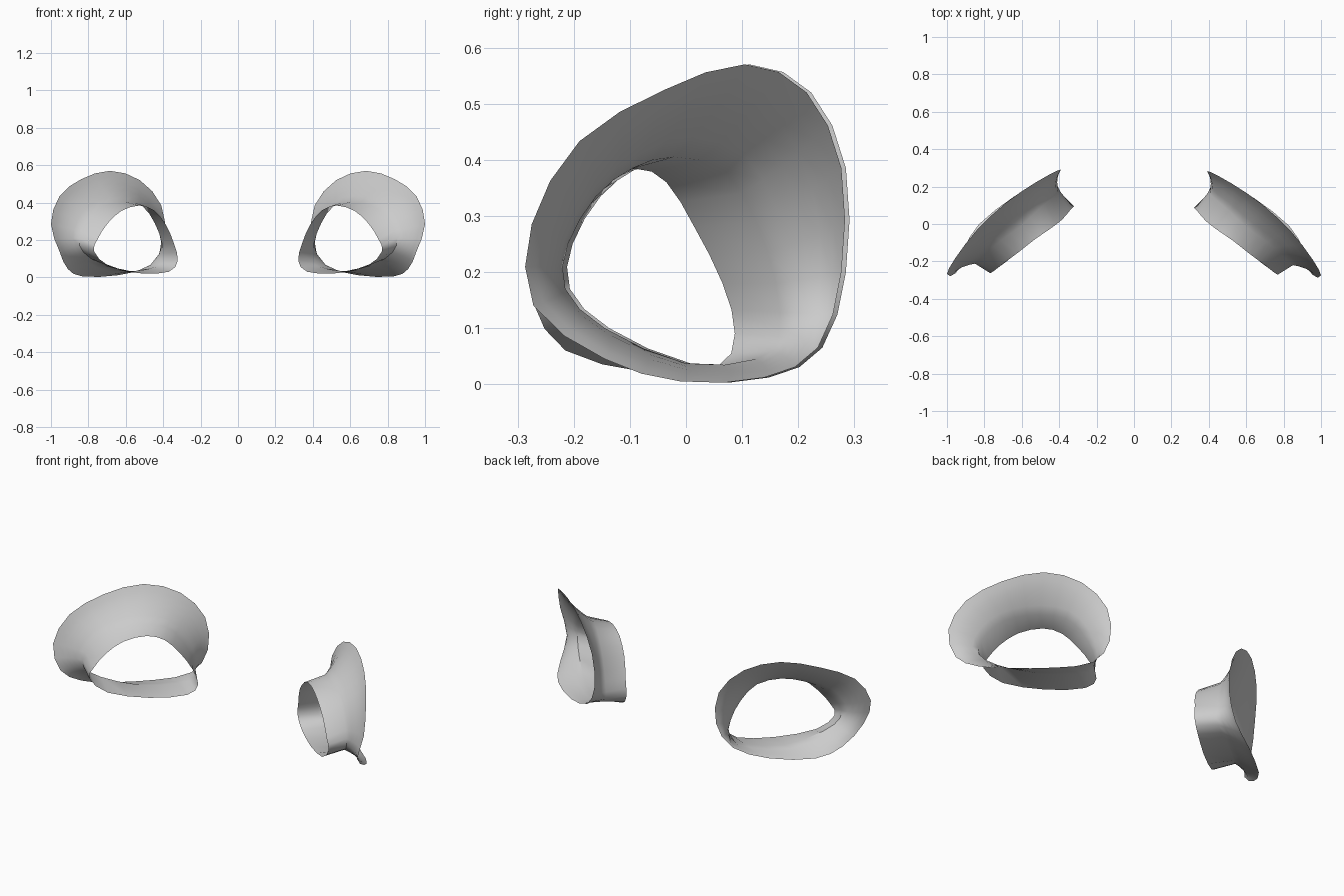
import bpy, bmesh
from mathutils import Vector

if "Cube" in bpy.data.objects:
    bpy.data.objects.remove(bpy.data.objects["Cube"])

# Matching control points around three rims of the right-hand piece
FLANGE = [(1.0, -.275, .285), (.955, -.19, .433), (.84, -.04, .524), (.685, .105, .57),
          (.525, .215, .52), (.41, .277, .385), (.393, .277, .2), (.47, .235, .065),
          (.64, .14, .012), (.83, -.01, .005), (.91, -.145, .045), (.955, -.272, .14)]
BASE = [(.838, -.21, .25), (.785, -.16, .335), (.71, -.095, .385), (.605, -.02, .405),
        (.51, .07, .38), (.445, .125, .29), (.405, .16, .18), (.40, .165, .085),
        (.47, .125, .045), (.64, .0, .037), (.785, -.145, .1), (.847, -.215, .17)]
TUBE_END = [(.75, -.26, .205), (.70, -.22, .285), (.625, -.165, .355), (.53, -.09, .384),
            (.45, -.035, .36), (.385, .015, .28), (.342, .065, .18), (.322, .087, .09),
            (.37, .055, .03), (.52, -.075, .022), (.69, -.215, .06), (.77, -.27, .14)]
AXIS = Vector((.72, .69, 0))


def smooth_loop(points):
    """Closed loop with one interpolated point between neighbours."""
    p = [Vector(v) for v in points]
    n = len(p)
    out = []
    for i in range(n):
        a, b, c, d = p[i - 1], p[i], p[(i + 1) % n], p[(i + 2) % n]
        out += [b, (b + c) * 9 / 16 - (a + d) / 16]
    return out


def build_socket(name, side, shift_y):
    flange, base, end = map(smooth_loop, (FLANGE, BASE, TUBE_END))
    # Straight tube, then a flare curling out to the flange edge
    rings = [end, base]
    steps = 5
    for s in range(1, steps + 1):
        t = s / steps
        rings.append([b * (1 - t) ** 2 + ((b + f) / 2 + AXIS * .03) * 2 * t * (1 - t) + f * t * t
                      for b, f in zip(base, flange)])
    bm = bmesh.new()
    rows = [[bm.verts.new((v.x * side, v.y + shift_y, v.z)) for v in r] for r in rings]
    n = len(end)
    for r0, r1 in zip(rows, rows[1:]):
        for i in range(n):
            j = (i + 1) % n
            bm.faces.new((r0[i], r0[j], r1[j], r1[i]))
    bmesh.ops.recalc_face_normals(bm, faces=bm.faces[:])
    mesh = bpy.data.meshes.new(name)
    bm.to_mesh(mesh)
    bm.free()
    obj = bpy.data.objects.new(name, mesh)
    bpy.context.collection.objects.link(obj)
    bpy.ops.object.select_all(action='DESELECT')
    obj.select_set(True)
    bpy.context.view_layer.objects.active = obj
    bpy.ops.object.shade_smooth_by_angle(angle=.7)


# Mirrored pair of flared sockets
build_socket("right_flared_socket", 1, 0)
build_socket("left_flared_socket", -1, .008)
